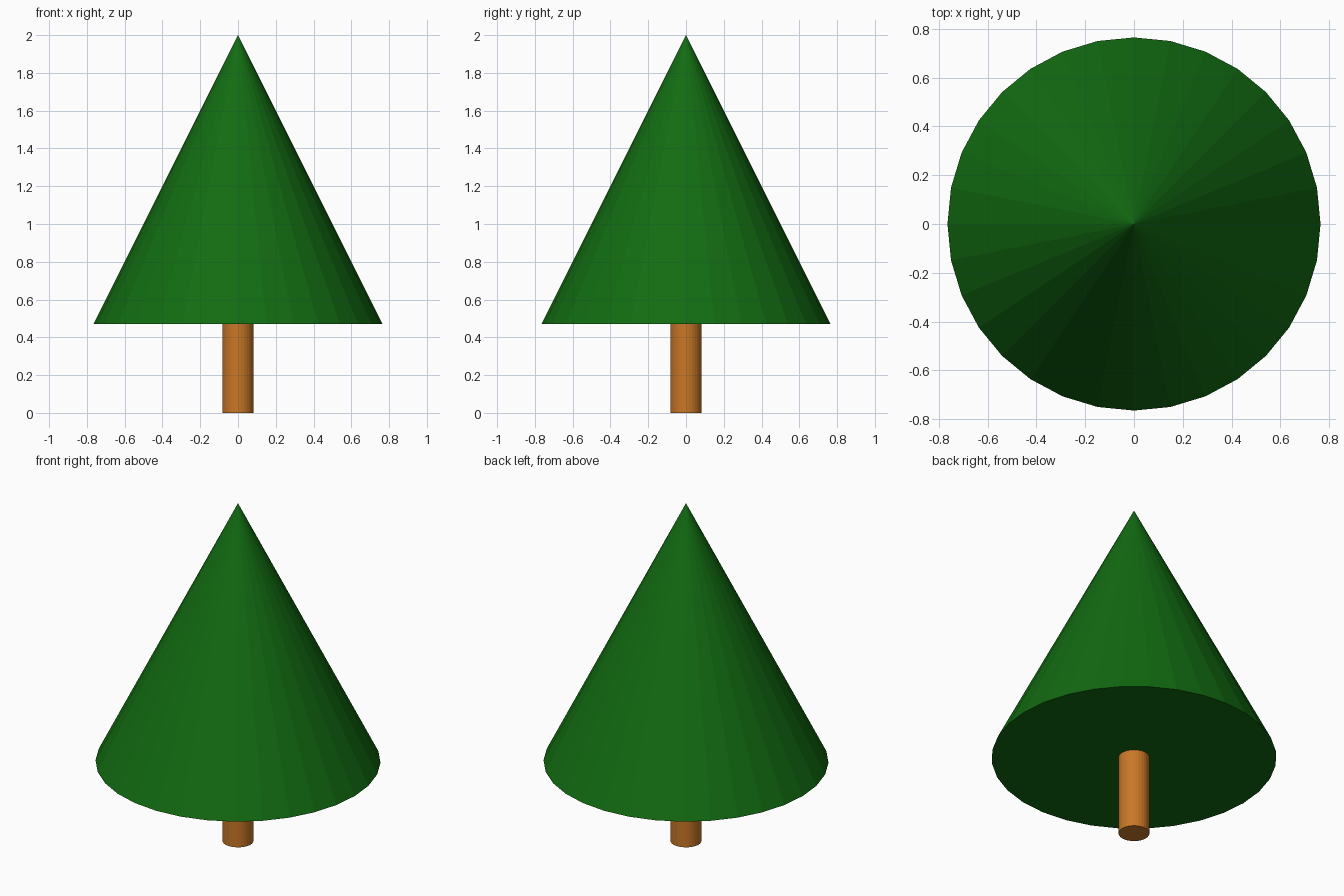
import bpy

cube = bpy.data.objects.get("Cube")
if cube:
    bpy.data.objects.remove(cube, do_unlink=True)

SIDES = 32
FOLIAGE_BASE = 0.47
FOLIAGE_TOP = 2.0
FOLIAGE_RADIUS = 0.765
TRUNK_RADIUS = 0.083


def make_material(name, colour):
    mat = bpy.data.materials.new(name)
    mat.use_nodes = True
    mat.diffuse_color = colour
    mat.node_tree.nodes["Principled BSDF"].inputs["Base Color"].default_value = colour
    return mat


def tapered_part(name, radius_bottom, radius_top, z_bottom, z_top, mat):
    bpy.ops.mesh.primitive_cone_add(
        vertices=SIDES, radius1=radius_bottom, radius2=radius_top,
        depth=z_top - z_bottom, location=(0, 0, (z_bottom + z_top) / 2))
    part = bpy.context.object
    part.name = name
    part.data.materials.append(mat)
    return part


green = make_material("dark green", (0.006, 0.15, 0.006, 1))
brown = make_material("orange brown", (0.58, 0.185, 0.02, 1))

# Flat-faceted cone of foliage with a closed underside
tapered_part("foliage", FOLIAGE_RADIUS, 0, FOLIAGE_BASE, FOLIAGE_TOP, green)

# Round trunk, set slightly into the foliage
tapered_part("trunk", TRUNK_RADIUS, TRUNK_RADIUS, 0, FOLIAGE_BASE + 0.01, brown)
